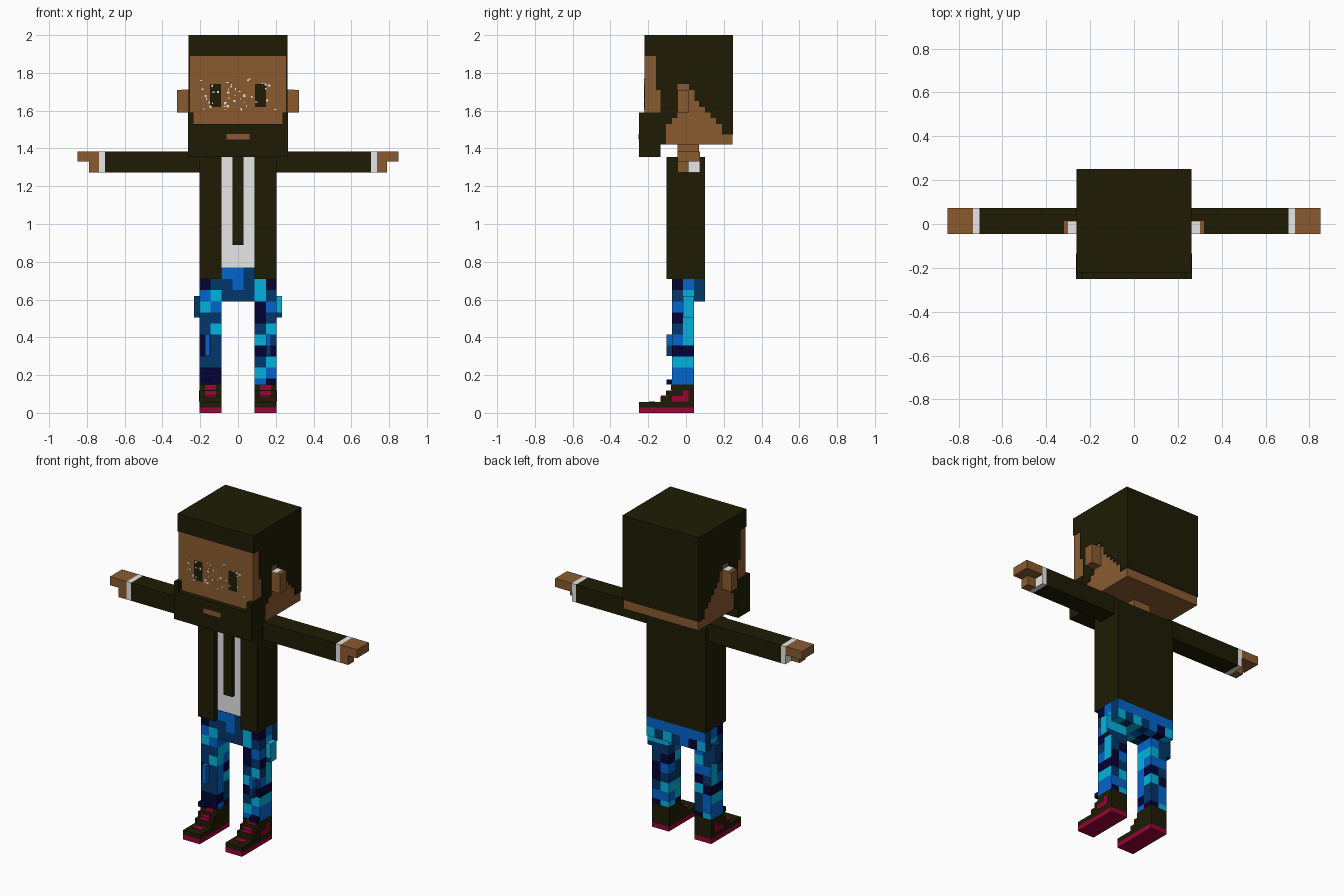
import bpy, bmesh, math, random
from mathutils import Vector

if "Cube" in bpy.data.objects:
    bpy.data.objects.remove(bpy.data.objects["Cube"])

rng = random.Random(7)


def material(name, rgb):
    m = bpy.data.materials.new(name)
    m.diffuse_color = (*rgb, 1)
    m.use_nodes = True
    m.node_tree.nodes["Principled BSDF"].inputs["Base Color"].default_value = m.diffuse_color
    return m


BLACK = material("dark_olive", (.0130, .0120, .0015))
SKIN = material("skin", (.255, .105, .030))
WHITE = material("white", (.82, .82, .82))
RED = material("crimson", (.330, .0005, .035))
CAMO = [material("navy", (.0010, .0008, .036)),
        material("deep_blue", (.0006, .038, .145)),
        material("blue", (.0008, .130, .610)),
        material("cyan", (.0008, .450, .740))]


def finish(name, bm, mats):
    bmesh.ops.recalc_face_normals(bm, faces=bm.faces[:])
    me = bpy.data.meshes.new(name)
    bm.to_mesh(me)
    bm.free()
    for m in mats:
        me.materials.append(m)
    ob = bpy.data.objects.new(name, me)
    bpy.context.collection.objects.link(ob)
    return ob


def cube_mesh(x, y, z):
    bm = bmesh.new()
    bmesh.ops.create_cube(bm, size=1)
    for v in bm.verts:
        v.co = [r[0] if c < 0 else r[1] for c, r in zip(v.co, (x, y, z))]
    return bm


def box(name, x, y, z, mat):
    return finish(name, cube_mesh(x, y, z), [mat])


def pair(name, x, y, z, mat):
    box(name + "_right", x, y, z, mat)
    box(name + "_left", (-x[1], -x[0]), y, z, mat)


def prism(name, pts, to3d, offset, mat):
    """Extrude a flat outline along an axis."""
    bm = bmesh.new()
    f = bm.faces.new([bm.verts.new(to3d(*p)) for p in pts])
    res = bmesh.ops.extrude_face_region(bm, geom=[f])
    bmesh.ops.translate(bm, vec=offset,
                        verts=[g for g in res["geom"] if isinstance(g, bmesh.types.BMVert)])
    return finish(name, bm, [mat])


# Camouflage: one colour per grid cell; rows run from the hips down to the ankles
CELL = .0585
ORIGIN = Vector((.030, -.075, .006))
FRONT_LEFT = "01 23 32 11 13 01 01 11 00 00".split()
FRONT_RIGHT = "30 31 02 01 13 31 00 13 32 20".split()
SIDE = "021 131 231 031 132 230 000 332 221 220".split()
cells = {}


def camo_index(p, n):
    i, j, k = (math.floor(v / CELL) for v in (p - n * .015 - ORIGIN))
    row = min(max(11 - k, 0), 9)
    if n.y < -.5:
        if k >= 12:                                   # waistband
            return 2 if p.x < .03 else 1
        if -3 < i < 1 and k >= 10:                    # front of the hips
            return 2 if i == -1 and k == 11 else 1
        if i in (-4, -3):
            return int(FRONT_LEFT[row][i + 4])
        if i in (0, 1, 2):
            return int(FRONT_RIGHT[row][max(i, 1) - 1])
    if abs(n.x) > .5 and n.x * p.x > 0 and abs(p.x) > .19:
        return int(SIDE[row][min(max(j, 0), 2)])
    if n.y > .5 and k == 11:                          # back of the hips
        return 2
    key = (i, j, k)
    if key not in cells:
        cells[key] = rng.choices(range(4), (3, 3, 3, 3))[0]
    return cells[key]


def camo_box(name, x, y, z, colour=None):
    bm = cube_mesh(x, y, z)
    for axis, (lo, hi) in enumerate((x, y, z)):
        no = Vector([float(i == axis) for i in range(3)])
        k = math.ceil((lo - ORIGIN[axis]) / CELL)
        while ORIGIN[axis] + k * CELL < hi:
            d = ORIGIN[axis] + k * CELL
            if d - lo > .008 and hi - d > .008:
                bmesh.ops.bisect_plane(bm, geom=bm.verts[:] + bm.edges[:] + bm.faces[:],
                                       plane_co=no * d, plane_no=no)
            k += 1
    bmesh.ops.recalc_face_normals(bm, faces=bm.faces[:])
    for f in bm.faces:
        f.normal_update()
        f.material_index = (camo_index(f.calc_center_median(), f.normal)
                            if colour is None else colour)
    finish(name, bm, CAMO)


# Head and stepped hair
box("head", (-.257, .257), (-.22, .247), (1.42, 1.90), SKIN)
hair = [(-.221, 2), (.25, 2), (.25, 1.475), (.19, 1.475), (.19, 1.53), (.16, 1.53),
        (.16, 1.56), (.13, 1.56), (.13, 1.59), (.10, 1.59), (.10, 1.62), (.07, 1.62),
        (.07, 1.65), (.045, 1.65), (.045, 1.71), (.015, 1.71), (.015, 1.74),
        (-.045, 1.74), (-.045, 1.56), (-.075, 1.56), (-.075, 1.53), (-.105, 1.53),
        (-.105, 1.422), (-.135, 1.422), (-.135, 1.71), (-.16, 1.71), (-.16, 1.89),
        (-.221, 1.89)]
prism("hair", hair, lambda y, z: (-.262, y, z), (.524, 0, 0), BLACK)

# Beard, mouth, eyes and small face flecks
box("beard", (-.264, .264), (-.25, -.135), (1.355, 1.53), BLACK)
pair("beard_side", (.235, .264), (-.25, -.135), (1.53, 1.59), BLACK)
box("mouth", (-.06, .06), (-.2512, -.245), (1.447, 1.477), SKIN)
pair("eye", (.09, .148), (-.2212, -.218), (1.62, 1.74), BLACK)
for i in range(44):
    fx, fz = rng.uniform(-.21, .2), rng.uniform(1.595, 1.765)
    w, h = rng.uniform(.004, .014), rng.uniform(.004, .014)
    box("face_fleck", (fx, fx + w), (-.2216, -.218), (fz, fz + h), WHITE)

# Ears and neck
pair("ear", (.255, .322), (-.045, .015), (1.59, 1.71), SKIN)
pair("ear_top", (.262, .300), (-.045, .012), (1.709, 1.713), WHITE)
box("neck", (-.06, .06), (-.045, .07), (1.34, 1.43), SKIN)

# Open jacket, shirt and tie
jacket = [(-.203, -.103), (-.088, -.103), (-.088, -.06), (.088, -.06),
          (.088, -.103), (.203, -.103), (.203, .10), (-.203, .10)]
prism("jacket", jacket, lambda x, y: (x, y, .71), (0, 0, .645), BLACK)
box("shirt", (-.088, .088), (-.075, -.055), (.765, 1.354), WHITE)
box("tie", (-.03, .03), (-.10, -.07), (.89, 1.354), BLACK)

# Arms, cuffs and hands
pair("sleeve", (.19, .705), (-.045, .073), (1.272, 1.383), BLACK)
pair("cuff", (.705, .735), (-.045, .073), (1.272, 1.383), WHITE)
pair("hand", (.735, .85), (-.045, .073), (1.33, 1.383), SKIN)
pair("thumb", (.735, .79), (-.045, .013), (1.272, 1.33), SKIN)

# Trousers with pockets, knee pads and ankle folds
camo_box("waist", (-.088, .088), (-.078, -.05), (.71, .77))
camo_box("hips", (-.203, .203), (-.075, .10), (.59, .71))
for side, s in (("right", 1), ("left", -1)):
    def span(a, b):
        return tuple(sorted((s * a, s * b)))
    camo_box("leg_" + side, span(.088, .203), (-.075, .043), (.15, .59))
    camo_box("pocket_" + side, span(.203, .234), (-.017, .043), (.505, .62), 1 if s < 0 else None)
    camo_box("knee_pad_upper_" + side, span(.147, .176), (-.104, -.075), (.357, .415), 2)
    camo_box("knee_pad_lower_" + side, span(.147, .176), (-.104, -.075), (.30, .357),
             2 if s < 0 else 1)
    camo_box("ankle_fold_" + side, span(.147, .203), (-.104, -.075), (.15, .178), 0)

# Stepped shoes with soles and laces
shoe = [(.043, .028), (-.25, .028), (-.25, .058), (-.135, .058), (-.135, .088),
        (-.104, .088), (-.104, .118), (-.077, .118), (-.077, .15), (.043, .15)]
for side, x0 in (("right", .088), ("left", -.203)):
    prism("shoe_" + side, shoe, lambda y, z: (x0, y, z), (.115, 0, 0), BLACK)
pair("sole", (.088, .203), (-.25, .043), (0, .03), RED)
pair("lace_top", (.117, .176), (-.080, -.074), (.122, .148), RED)
pair("lace_middle", (.117, .176), (-.107, -.101), (.092, .116), RED)
pair("lace_lower_step", (.117, .176), (-.133, -.106), (.085, .091), RED)
pair("lace_toe", (.117, .176), (-.195, -.165), (.055, .061), RED)
pair("shoe_patch", (.200, .206), (-.075, .013), (.06, .09), RED)
pair("shoe_patch_upper", (.200, .206), (-.017, .013), (.09, .118), RED)
